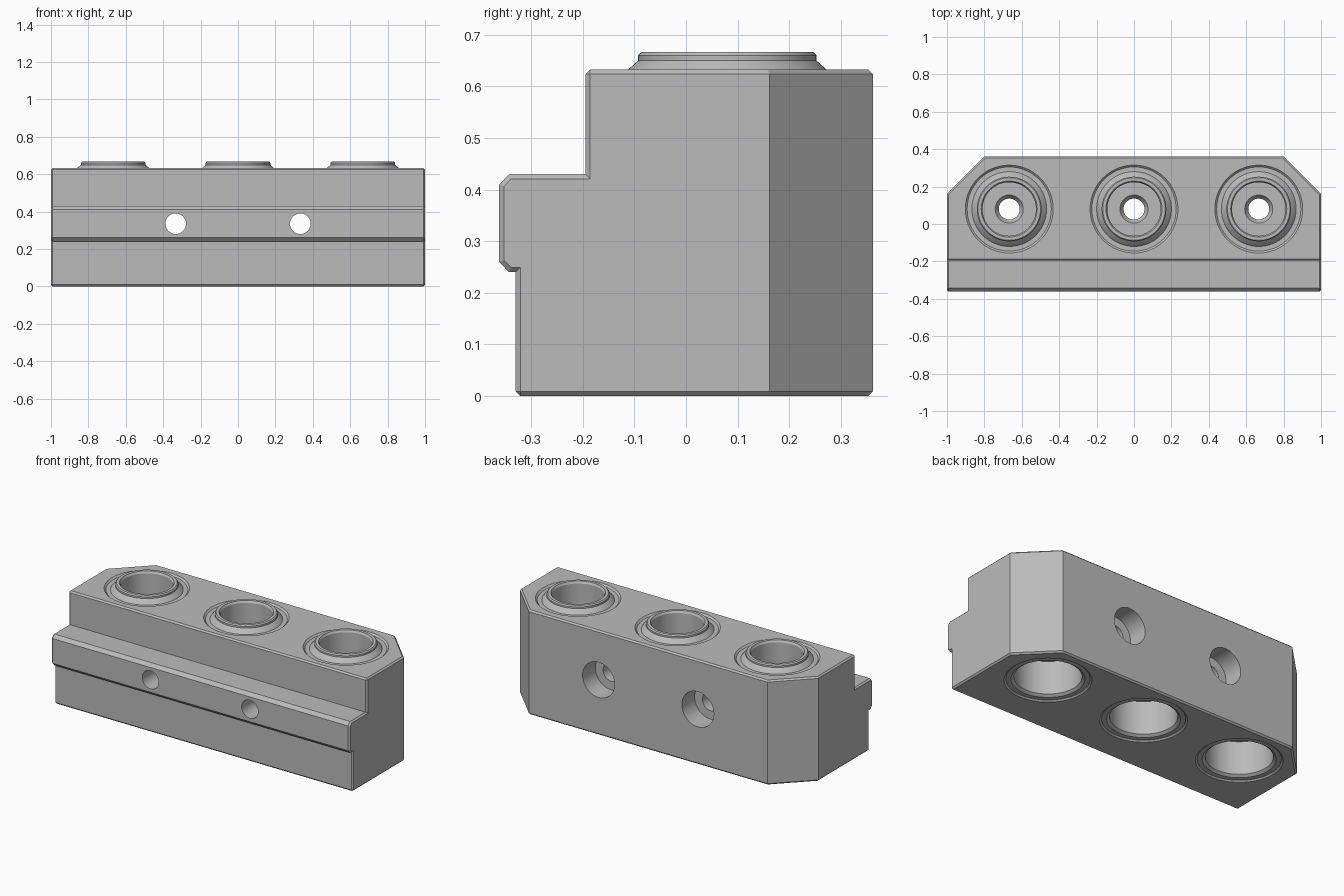
import bpy, bmesh
from math import pi, radians
from mathutils import Matrix, Vector

if "Cube" in bpy.data.objects:
    bpy.data.objects.remove(bpy.data.objects["Cube"], do_unlink=True)

TOP = 0.633
BORES = (-0.667, 0, 0.667)
BORE_Y = 0.08

steel = bpy.data.materials.new("grey steel")
steel.use_nodes = True
color = (0.5, 0.5, 0.5, 1)
steel.diffuse_color = color
steel.node_tree.nodes["Principled BSDF"].inputs["Base Color"].default_value = color


def add_object(name, bm):
    bmesh.ops.recalc_face_normals(bm, faces=bm.faces)
    mesh = bpy.data.meshes.new(name)
    bm.to_mesh(mesh)
    bm.free()
    mesh.materials.append(steel)
    ob = bpy.data.objects.new(name, mesh)
    bpy.context.collection.objects.link(ob)
    return ob


def activate(ob):
    bpy.ops.object.select_all(action="DESELECT")
    ob.select_set(True)
    bpy.context.view_layer.objects.active = ob


def smooth(ob):
    activate(ob)
    bpy.ops.object.shade_smooth_by_angle(angle=radians(20))


def lathe(name, profile, closed, matrix, steps=64):
    """Turn a (radius, height) profile around z, then place it."""
    bm = bmesh.new()
    verts = [bm.verts.new((r, 0, z)) for r, z in profile]
    pairs = list(zip(verts, verts[1:]))
    if closed:
        pairs.append((verts[-1], verts[0]))
    edges = [bm.edges.new(p) for p in pairs]
    bmesh.ops.spin(bm, geom=verts + edges, cent=(0, 0, 0), axis=(0, 0, 1),
                   angle=2 * pi, steps=steps)
    bmesh.ops.remove_doubles(bm, verts=bm.verts, dist=0.0001)
    bm.transform(matrix)
    return add_object(name, bm)


def cut(ob, cutter):
    activate(ob)
    mod = ob.modifiers.new("cut", "BOOLEAN")
    mod.operation = "DIFFERENCE"
    mod.solver = "EXACT"
    mod.object = cutter
    bpy.ops.object.modifier_apply(modifier=mod.name)
    bpy.data.objects.remove(cutter, do_unlink=True)


# Stepped block: side profile pulled along x
profile = [(-0.33, 0), (-0.33, 0.24), (-0.343, 0.24), (-0.362, 0.26),
           (-0.362, 0.41), (-0.343, 0.43), (-0.195, 0.43), (-0.195, TOP),
           (0.362, TOP), (0.362, 0)]
bm = bmesh.new()
face = bm.faces.new([bm.verts.new((-1, y, z)) for y, z in profile])
pulled = bmesh.ops.extrude_face_region(bm, geom=[face])["geom"]
bmesh.ops.translate(bm, vec=(2, 0, 0),
                    verts=[v for v in pulled if isinstance(v, bmesh.types.BMVert)])
bmesh.ops.recalc_face_normals(bm, faces=bm.faces)

# Slanted rear corners
for side in (-1, 1):
    geom = bm.verts[:] + bm.edges[:] + bm.faces[:]
    result = bmesh.ops.bisect_plane(bm, geom=geom, plane_co=(side, 0.162, 0),
                                    plane_no=Vector((side, 1, 0)).normalized(),
                                    clear_outer=True)
    rim = [e for e in result["geom_cut"] if isinstance(e, bmesh.types.BMEdge)]
    bmesh.ops.contextual_create(bm, geom=rim)
bmesh.ops.recalc_face_normals(bm, faces=bm.faces)

# Narrow chamfer on the square outer edges
sharp = [e for e in bm.edges
         if e.is_convex and e.calc_face_angle(0) > radians(60)]
bmesh.ops.bevel(bm, geom=sharp, offset=0.013, segments=1, profile=0.5,
                affect="EDGES", clamp_overlap=True)
block = add_object("block", bm)

# Seats for the sleeves
for x in BORES:
    cut(block, lathe("seat_cutter", [(0, -0.1), (0.235, -0.1), (0.235, 0.8), (0, 0.8)],
                     False, Matrix.Translation((x, BORE_Y, 0))))

# Cross bolt holes, counterbored from the back
for x in (-0.333, 0.333):
    place = Matrix.Translation((x, 0, 0.335)) @ Matrix.Rotation(-pi / 2, 4, "X")
    cut(block, lathe("bolt_cutter", [(0, -0.5), (0.055, -0.5), (0.055, 0.24),
                                     (0.107, 0.24), (0.107, 0.5), (0, 0.5)],
                     False, place, 48))
smooth(block)

# Flanged sleeves with raised collar, web with pilot hole, and wide lower bore
sleeve = [(0.235, TOP), (0.225, 0.623), (0.2, 0.623), (0.192, TOP),
          (0.173, 0.65), (0.173, 0.66), (0.167, 0.667), (0.15, 0.667),
          (0.143, 0.655), (0.143, 0.4), (0.075, 0.4), (0.056, 0.37),
          (0.056, 0.22), (0.182, 0.22), (0.182, 0.02), (0.198, 0.008),
          (0.225, 0.008), (0.235, 0)]
for label, x in zip(("right", "middle", "left"), BORES):
    smooth(lathe(label + "_sleeve", sleeve, True,
                 Matrix.Translation((x, BORE_Y, 0))))
